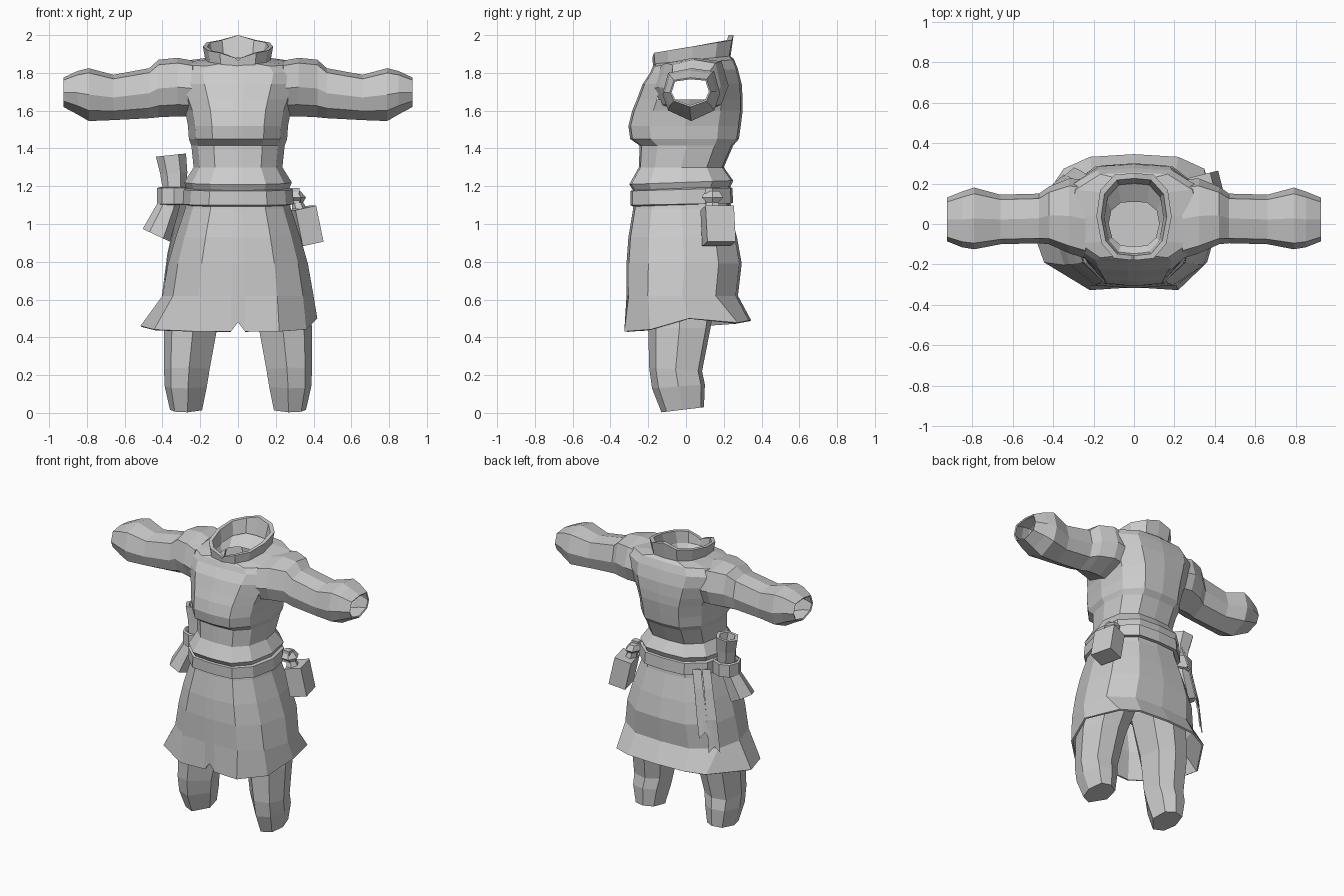
import bpy, bmesh
from math import cos, sin, pi, radians
from mathutils import Vector, Matrix

cube = bpy.data.objects.get("Cube")
if cube:
    bpy.data.objects.remove(cube)

grey = bpy.data.materials.new("plain grey")
grey.use_nodes = True
grey.diffuse_color = (0.6, 0.6, 0.6, 1)
grey.node_tree.nodes["Principled BSDF"].inputs["Base Color"].default_value = (0.6, 0.6, 0.6, 1)


def finish(name, bm, mirror=False, thick=0):
    bmesh.ops.recalc_face_normals(bm, faces=bm.faces)
    mesh = bpy.data.meshes.new(name)
    bm.to_mesh(mesh)
    bm.free()
    mesh.materials.append(grey)
    ob = bpy.data.objects.new(name, mesh)
    bpy.context.collection.objects.link(ob)
    if mirror:
        ob.modifiers.new("mirror", 'MIRROR')
    if thick:
        ob.modifiers.new("cloth", 'SOLIDIFY').thickness = thick


def loft(rings, cap_start=False, cap_end=False):
    bm = bmesh.new()
    loops = [[bm.verts.new(p) for p in r] for r in rings]
    for a, b in zip(loops, loops[1:]):
        n = len(a)
        for i in range(n):
            j = (i + 1) % n
            bm.faces.new((a[i], a[j], b[j], b[i]))
    if cap_start:
        bm.faces.new(loops[0])
    if cap_end:
        bm.faces.new(loops[-1])
    return bm


# Body cross-section: half outline from front centre to back centre
HALF = [(0, -1), (.09, -1), (.52, -.96), (.86, -.62), (1, 0), (.9, .6), (.52, .96), (0, 1)]
BODY = HALF + [(-x, y) for x, y in HALF[-2:0:-1]]


def body_ring(hw, yf, yb, zf, zb=None):
    zb = zf if zb is None else zb
    mid, hy = (yf + yb) / 2, (yb - yf) / 2
    return [Vector((x * hw, mid + y * hy, zf + (zb - zf) * (y + 1) / 2)) for x, y in BODY]


# Shirt body widening into the shoulders, open at the armholes, turned in at the neck
shirt = loft([body_ring(*r) for r in [
    (.26, -.27, .22, 1.16), (.285, -.30, .25, 1.21, 1.23), (.235, -.25, .20, 1.30),
    (.247, -.245, .25, 1.415), (.26, -.295, .28, 1.45), (.265, -.305, .29, 1.52),
    (.28, -.285, .30, 1.60), (.305, -.26, .30, 1.66), (.34, -.23, .295, 1.74),
    (.36, -.19, .275, 1.80, 1.82), (.32, -.175, .255, 1.835, 1.87),
    (.165, -.165, .235, 1.85, 1.89), (.125, -.11, .11, 1.80, 1.82)]])
holes = []
for f in shirt.faces:
    c = f.calc_center_median()
    if abs(c.x) > .25 and 1.66 < c.z < 1.80 and -.13 < c.y < .16:
        holes.append(f)
bmesh.ops.delete(shirt, geom=holes, context='FACES')
finish("shirt_body", shirt)

# Collar: outer wall, rim and inner wall, dipping to a notch in front
collar = [body_ring(*r) for r in [
    (.17, -.17, .235, 1.82, 1.88), (.186, -.178, .252, 1.905, 1.975),
    (.162, -.155, .225, 1.905, 1.975), (.145, -.145, .20, 1.83, 1.88)]]
for ring in collar[1:3]:
    ring[0].z = 1.865
    ring[1].z = ring[-1].z = 1.88
    ring[7].z = 2.0
finish("collar", loft(collar))

# Sleeves
SLEEVE = [(-.8, .82), (0, 1), (.8, .88), (1, .05), (.8, -.6), (0, -1), (-.8, -.6), (-1, 0)]


def sleeve_ring(x, y0, y1, z0, z1):
    return [(x, (y0 + y1) / 2 + u * (y1 - y0) / 2, (z0 + z1) / 2 + v * (z1 - z0) / 2)
            for u, v in SLEEVE]


finish("sleeves", loft([sleeve_ring(*r) for r in [
    (.24, -.17, .22, 1.57, 1.865), (.32, -.145, .225, 1.57, 1.88), (.42, -.10, .185, 1.565, 1.87),
    (.47, -.095, .15, 1.56, 1.825), (.66, -.10, .145, 1.55, 1.79), (.79, -.125, .18, 1.545, 1.825),
    (.85, -.115, .16, 1.58, 1.81), (.925, -.085, .13, 1.62, 1.775)]]), mirror=True, thick=.01)

# Skirt with a flared uneven hem and a small front notch
skirt = [body_ring(*r) for r in [
    (.262, -.27, .22, 1.17), (.28, -.28, .23, 1.08), (.33, -.305, .27, .93),
    (.37, -.315, .295, .79), (.40, -.315, .275, .62), (.42, -.315, .345, .43, .49)]]
hem = skirt[-1]
hem[0].z += .05
for i in 2, 12:
    hem[i].y -= .025
for i in 5, 9:
    hem[i].x *= .92
    hem[i].y += .06
for i in 10, 11:
    hem[i].x *= 1.23
hem[4].z = .5
finish("skirt", loft(skirt), thick=.012)

# Belt
finish("belt", loft([body_ring(.27, -.275, .225, 1.18, 1.20), body_ring(.29, -.295, .245, 1.175, 1.19),
                     body_ring(.295, -.295, .25, 1.10, 1.11), body_ring(.27, -.275, .225, 1.09, 1.11)]))

# Trousers
LEG = [(-1, -.2), (-.1, -1), (.7, -.75), (1, 0), (.7, .85), (-.1, 1), (-.8, .7)]


def leg_ring(x0, x1, y0, y1, z0, z1):
    return [((x0 + x1) / 2 + u * (x1 - x0) / 2, (y0 + y1) / 2 + v * (y1 - y0) / 2,
             z0 + (z1 - z0) * (v + 1) / 2) for u, v in LEG]


finish("trouser_legs", loft([leg_ring(*r) for r in [
    (.19, .36, -.13, .095, .003, .03), (.165, .388, -.18, .10, .13, .15),
    (.15, .392, -.195, .085, .24, .22), (.11, .392, -.20, .13, .45, .45),
    (.02, .36, -.21, .17, .72, .70), (.0, .28, -.20, .18, .92, .92)]],
    cap_start=True, cap_end=True), mirror=True)
finish("trouser_seat", loft([body_ring(.30, -.21, .19, .76), body_ring(.26, -.20, .18, .98)],
                            cap_start=True, cap_end=True))


# Hanging holder: hollow cup above, flared bag below, held by a belt loop
def tube_ring(c, rx, ry, tilt=0, n=6):
    rot = Matrix.Rotation(radians(tilt), 3, 'Y')
    return [Vector(c) + rot @ Vector((rx * cos(2 * pi * i / n), ry * sin(2 * pi * i / n), 0))
            for i in range(n)]


finish("holder_cup", loft([tube_ring(*r) for r in [
    ((-.345, .05, 1.30), .045, .045, -6), ((-.355, .05, 1.365), .055, .055, -6),
    ((-.355, .05, 1.365), .08, .075, -6), ((-.34, .04, 1.27), .072, .065, -4),
    ((-.335, .03, 1.16), .06, .06, 0)]], cap_start=True))
finish("holder_bag", loft([tube_ring(*r) for r in [
    ((-.345, .03, 1.18), .055, .06, 10), ((-.37, .02, 1.09), .06, .065, 20),
    ((-.432, -.01, .94), .08, .09, 25)]], cap_start=True, cap_end=True))
finish("holder_loop", loft([tube_ring((-.34, .03, z), r, r, 0, 8) for z, r in
                            [(1.195, .075), (1.19, .09), (1.105, .09), (1.10, .075)]]))


def box(name, centre, size, tilt=0, turn=0):
    bm = bmesh.new()
    bmesh.ops.create_cube(bm, size=1)
    bmesh.ops.scale(bm, vec=size, verts=bm.verts)
    bmesh.ops.transform(bm, verts=bm.verts, matrix=Matrix.Translation(centre)
                        @ Matrix.Rotation(radians(turn), 4, 'Z')
                        @ Matrix.Rotation(radians(tilt), 4, 'Y'))
    finish(name, bm)


# Pouch with gathered neck and strap
box("pouch", (.36, .17, .99), (.115, .155, .195), tilt=-12, turn=14)
finish("pouch_neck", loft([tube_ring((.325 - .01 * k, .14, z), r, r * 1.2) for k, (z, r) in
                           enumerate([(1.08, .04), (1.115, .03), (1.14, .055), (1.175, .035)])],
                          cap_start=True, cap_end=True))
box("pouch_strap", (.30, .12, 1.15), (.05, .04, .08))

# Hanging belt ribbons with forked ends
for name, shift, end in (("ribbon_long", 0, .62), ("ribbon_short", .05, .72)):
    bm = bmesh.new()
    rows = []
    for x, y, z, w in [(-.28, .175, 1.16, .03), (-.31, .195, 1.04, .03),
                       (-.35, .215, .84, .035), (-.375, .22, end, .04)]:
        rows.append([bm.verts.new((x + shift + k * w * .7, y + shift * .7 + k * w * .6,
                                   z + (.04 if k == 0 and z == end else 0))) for k in (-1, 0, 1)])
    for a, b in zip(rows, rows[1:]):
        for i in (0, 1):
            bm.faces.new((a[i], a[i + 1], b[i + 1], b[i]))
    finish(name, bm, thick=.008)
